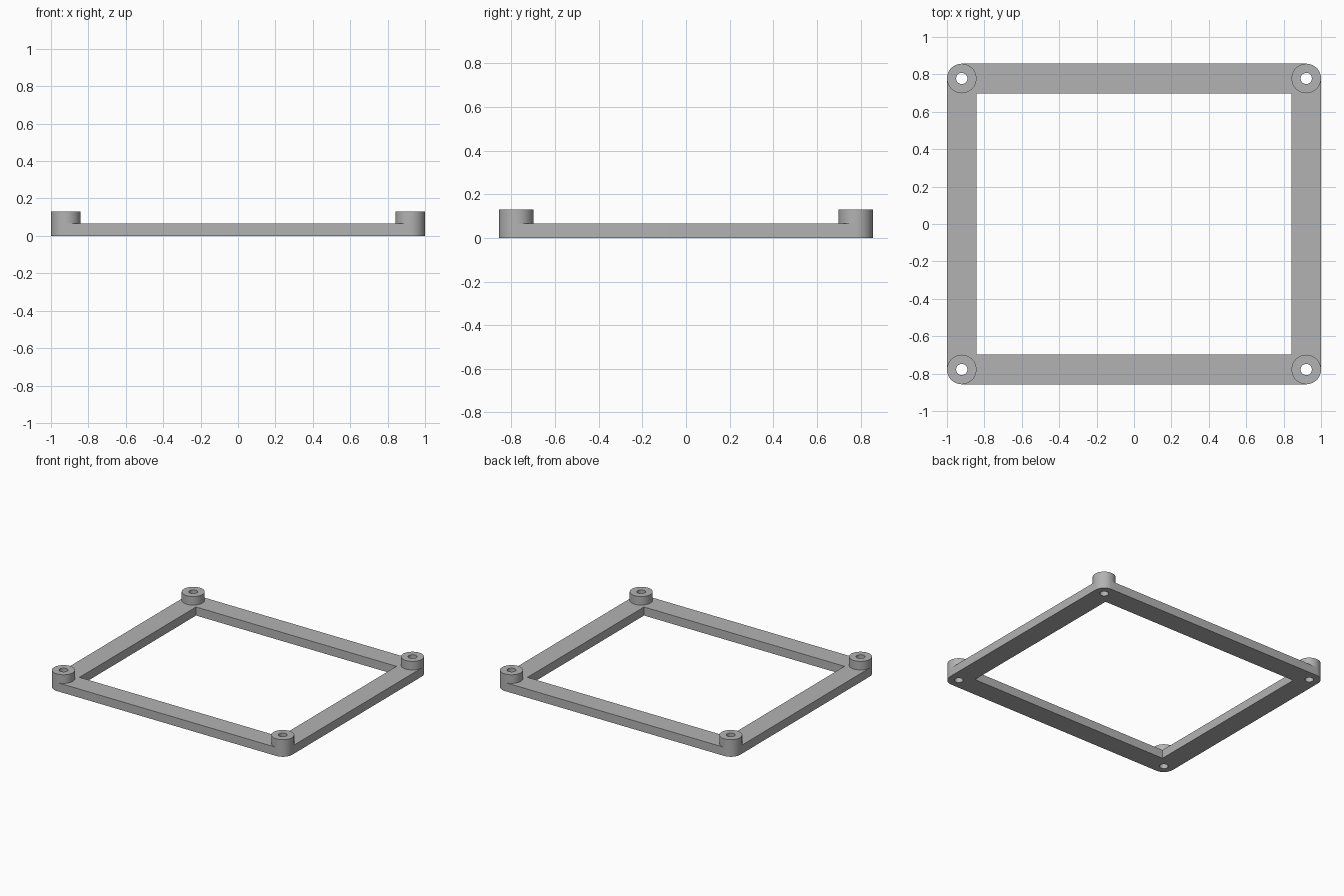
import bpy
import bmesh
from math import cos, sin, pi, radians

cube = bpy.data.objects.get("Cube")
if cube:
    bpy.data.objects.remove(cube, do_unlink=True)

HALF_X, HALF_Y = 1.0, 0.857
BOSS_R, HOLE_R = 0.079, 0.03
BAR_TOP, BOSS_TOP = 0.065, 0.13
CX, CY = HALF_X - BOSS_R, HALF_Y - BOSS_R
CORNERS = [(CX, CY), (-CX, CY), (-CX, -CY), (CX, -CY)]
SEG = 48

grey = bpy.data.materials.new("plain grey")
grey.use_nodes = True
colour = (0.45, 0.45, 0.45, 1)
grey.diffuse_color = colour
grey.node_tree.nodes["Principled BSDF"].inputs["Base Color"].default_value = colour


def arc(centre, radius, start, sweep, steps):
    return [(centre[0] + radius * cos(start + sweep * i / steps),
             centre[1] + radius * sin(start + sweep * i / steps)) for i in range(steps + 1)]


def circle(centre, radius):
    return arc(centre, radius, 0, 2 * pi, SEG)[:-1]


def prism(name, loops, z0, z1, bottom=True):
    """Extrude an outline with holes from z0 to z1."""
    bm = bmesh.new()
    caps = {z0: [], z1: []}
    for loop in loops:
        low = [bm.verts.new((x, y, z0)) for x, y in loop]
        high = [bm.verts.new((x, y, z1)) for x, y in loop]
        for i in range(len(loop)):
            j = (i + 1) % len(loop)
            caps[z0].append(bm.edges.new((low[i], low[j])))
            caps[z1].append(bm.edges.new((high[i], high[j])))
            bm.faces.new((low[i], low[j], high[j], high[i]))
    for z, edges in caps.items():
        if z == z1 or bottom:
            bmesh.ops.triangle_fill(bm, edges=edges, use_beauty=True)
    bmesh.ops.recalc_face_normals(bm, faces=bm.faces)
    bmesh.ops.dissolve_limit(bm, angle_limit=radians(0.5), verts=[], edges=bm.edges)
    mesh = bpy.data.meshes.new(name)
    bm.to_mesh(mesh)
    bm.free()
    mesh.materials.append(grey)
    obj = bpy.data.objects.new(name, mesh)
    bpy.context.collection.objects.link(obj)
    bpy.ops.object.select_all(action="DESELECT")
    obj.select_set(True)
    bpy.context.view_layer.objects.active = obj
    bpy.ops.object.shade_smooth_by_angle(angle=radians(30))


# Flat rectangular frame with rounded corners and screw holes
outline = []
for k, corner in enumerate(CORNERS):
    outline += arc(corner, BOSS_R, k * pi / 2, pi / 2, SEG // 4)
ix, iy = CX - BOSS_R, CY - BOSS_R
opening = [(ix, iy), (-ix, iy), (-ix, -iy), (ix, -iy)]
prism("frame", [outline, opening] + [circle(c, HOLE_R) for c in CORNERS], 0, BAR_TOP)

# Raised corner bosses
names = ["back_left_boss", "back_right_boss", "front_right_boss", "front_left_boss"]
for name, c in zip(names, CORNERS):
    prism(name, [circle(c, BOSS_R), circle(c, HOLE_R)], BAR_TOP, BOSS_TOP, bottom=False)
